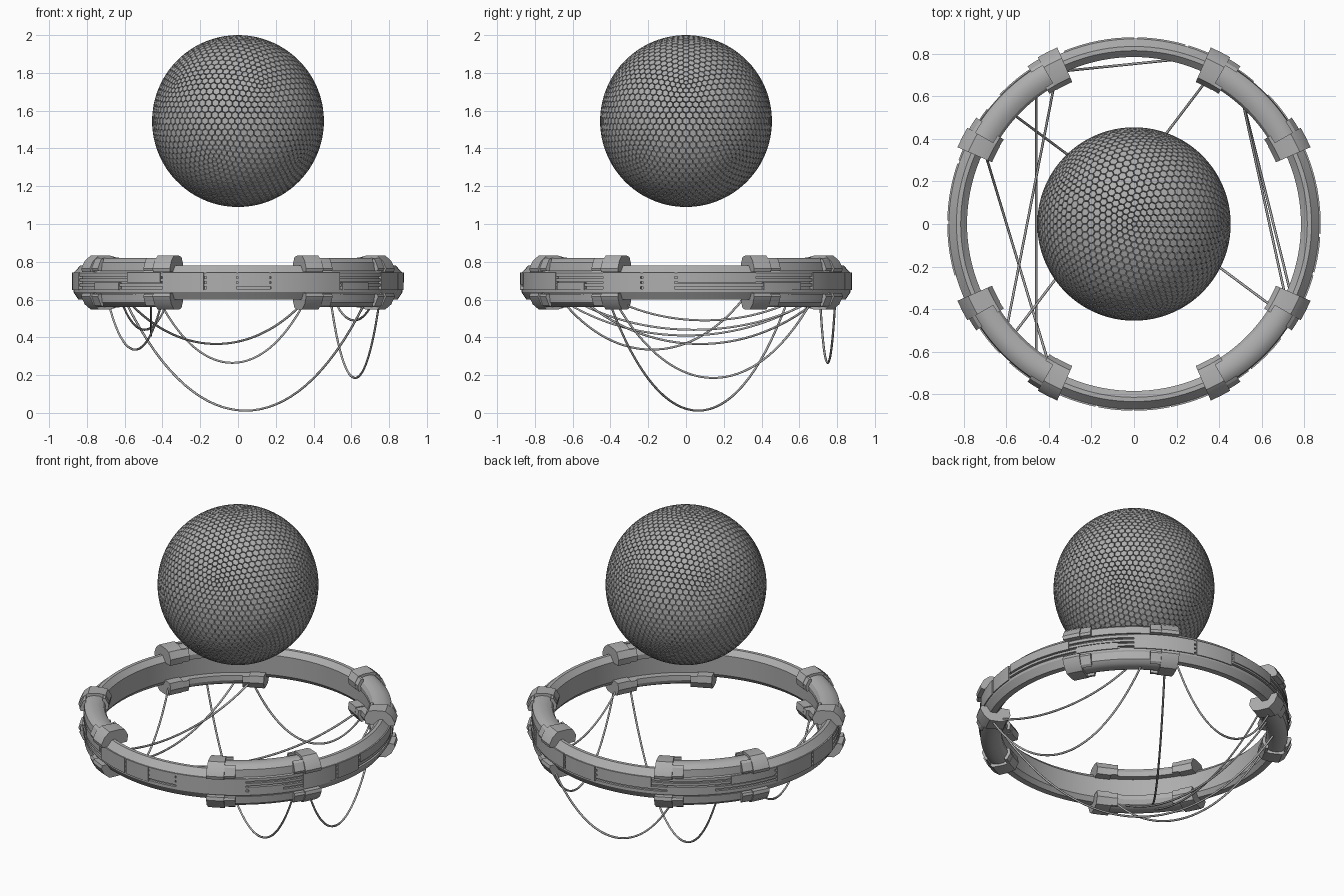
import bpy, bmesh, math
from mathutils import Vector

if "Cube" in bpy.data.objects:
    bpy.data.objects.remove(bpy.data.objects["Cube"])


def material(name, value):
    m = bpy.data.materials.new(name)
    m.use_nodes = True
    m.diffuse_color = (value, value, value, 1)
    m.node_tree.nodes["Principled BSDF"].inputs["Base Color"].default_value = m.diffuse_color
    return m


GREY = material("grey metal", 0.42)
MID_Z = 0.69


def finish(bm, name, smooth=True):
    bmesh.ops.recalc_face_normals(bm, faces=bm.faces)
    mesh = bpy.data.meshes.new(name)
    bm.to_mesh(mesh)
    bm.free()
    mesh.materials.append(GREY)
    ob = bpy.data.objects.new(name, mesh)
    bpy.context.collection.objects.link(ob)
    if smooth:
        bpy.ops.object.select_all(action="DESELECT")
        ob.select_set(True)
        bpy.context.view_layer.objects.active = ob
        bpy.ops.object.shade_smooth_by_angle(angle=math.radians(30))
    return ob


def sweep(bm, profile, start, end, steps, flip=False):
    """Turn a closed (radius, z) profile about z between two angles in degrees."""
    full = end - start >= 360
    rings = []
    for i in range(steps if full else steps + 1):
        a = math.radians(start + (end - start) * i / steps)
        rings.append([bm.verts.new((r * math.cos(a), r * math.sin(a),
                                    2 * MID_Z - z if flip else z)) for r, z in profile])
    n = len(profile)
    for i in range(steps):
        p, q = rings[i], rings[(i + 1) % len(rings)]
        for j in range(n):
            k = (j + 1) % n
            bm.faces.new((p[j], q[j], q[k], p[k]))
    if not full:
        bm.faces.new(rings[0])
        bm.faces.new(rings[-1])


def box(r0, r1, z0, z1):
    return [(r0, z0), (r1, z0), (r1, z1), (r0, z1)]


# Sphere covered in raised hexagonal cells (dual of a geodesic sphere)
geo = bmesh.new()
bmesh.ops.create_icosphere(geo, subdivisions=5, radius=0.444)
cells = bmesh.new()
centres = {f: cells.verts.new(f.calc_center_median().normalized() * 0.444) for f in geo.faces}
for v in geo.verts:
    n = v.co.normalized()
    u = n.orthogonal().normalized()
    w = n.cross(u)
    around = sorted(v.link_faces, key=lambda f: math.atan2(
        f.calc_center_median().dot(w), f.calc_center_median().dot(u)))
    cells.faces.new([centres[f] for f in around])
geo.free()
tops = list(cells.faces)
bmesh.ops.inset_individual(cells, faces=tops, thickness=0.003)
bmesh.ops.inset_individual(cells, faces=tops, thickness=0.002, depth=0.011)
sphere = finish(cells, "hex_sphere", smooth=False)
sphere.location = (0, 0, 1.545)

# Main ring with grooves round its outer wall
outer = [(0.79, 0.625), (0.81, 0.60), (0.845, 0.60), (0.872, 0.64)]
for z in (0.663, 0.69, 0.717):
    outer += [(0.872, z - 0.006), (0.858, z - 0.006), (0.858, z + 0.006), (0.872, z + 0.006)]
outer += [(0.872, 0.74), (0.835, 0.78), (0.815, 0.78), (0.785, 0.75)]
bm = bmesh.new()
sweep(bm, outer, 0, 360, 128)
finish(bm, "main_ring")

# Panels laid over the grooves: start angle, end angle, bottom, top
panels = [(243, 258, .65, .742), (259, 269.5, .65, .742), (270, 281, .68, .742),
          (281.5, 308, .65, .742), (309, 322, .65, .69), (228, 242, .69, .742),
          (210, 224, .65, .69), (330, 344, .65, .742), (345, 356, .65, .742),
          (357, 385, .69, .742), (28, 44, .65, .69), (50, 73, .65, .742),
          (74, 89, .65, .742), (90, 112, .68, .742), (118, 136, .65, .69),
          (142, 160, .69, .742), (161, 179, .65, .742), (180, 196, .65, .742)]
bm = bmesh.new()
for a, b, z0, z1 in panels:
    sweep(bm, box(0.85, 0.878, z0, z1), a, b, 8)
finish(bm, "ring_panels")

# Rounded arc tubes with end clamps, above and below the ring
tube = [(0.75, 0.75), (0.748, 0.78), (0.76, 0.803), (0.785, 0.817), (0.82, 0.82),
        (0.85, 0.812), (0.868, 0.795), (0.872, 0.75)]
clamp = [(0.735, 0.745), (0.728, 0.785), (0.75, 0.825), (0.785, 0.833), (0.85, 0.833),
         (0.885, 0.805), (0.905, 0.765), (0.9, 0.745)]
inner_tab = [(0.735, 0.75), (0.73, 0.785), (0.75, 0.822), (0.765, 0.822), (0.765, 0.75)]
outer_tab = [(0.86, 0.75), (0.86, 0.82), (0.875, 0.81), (0.895, 0.765), (0.89, 0.75)]
for flip, place in ((False, "upper"), (True, "lower")):
    for middle in (45, 135, 225, 315):
        bm = bmesh.new()
        sweep(bm, tube, middle - 17, middle + 17, 16, flip)
        finish(bm, place + "_arc_tube")
        bm = bmesh.new()
        for side in (-1, 1):
            for shape, near, far in ((clamp, 15, 21.5), (inner_tab, 12, 15.5), (outer_tab, 11, 15.5)):
                a, b = sorted((middle + side * near, middle + side * far))
                sweep(bm, shape, a, b, 4, flip)
        finish(bm, place + "_clamps")

# Hanging wires: start x y, end x y, lowest height
wires = [(-.46, -.66, -.46, .66, .41), (-.69, .30, -.40, -.66, .335),
         (-.37, .68, -.62, -.60, .44), (-.60, .54, .68, -.41, .012),
         (-.59, -.55, .36, .70, .365), (-.42, .71, .36, .79, .265),
         (.49, .67, .75, -.38, .185), (.51, .58, .72, -.38, .49)]
for x0, y0, x1, y1, low in wires:
    curve = bpy.data.curves.new("hanging_wire", "CURVE")
    curve.dimensions = "3D"
    curve.bevel_depth = 0.006
    curve.bevel_resolution = 1
    curve.materials.append(GREY)
    line = curve.splines.new("POLY")
    line.points.add(32)
    for i, p in enumerate(line.points):
        t = i / 32
        sag = (math.cosh(2.4 * (t - 0.5)) - 1) / (math.cosh(1.2) - 1)
        at = Vector((x0, y0, 0)).lerp(Vector((x1, y1, 0)), t)
        p.co = (at.x, at.y, low + (0.6 - low) * sag, 1)
    bpy.context.collection.objects.link(bpy.data.objects.new("hanging_wire", curve))
